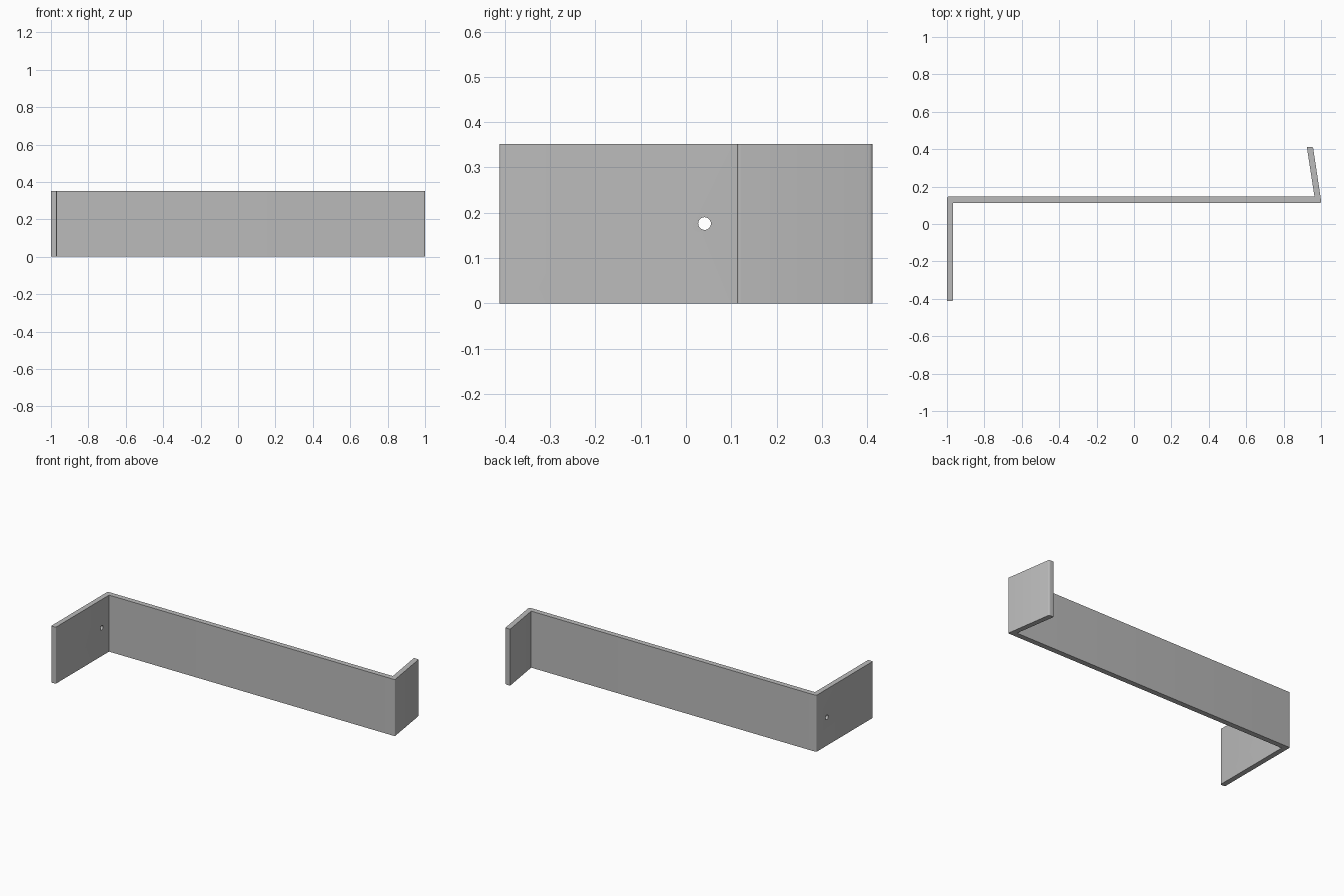
import bpy
import bmesh
import math

if "Cube" in bpy.data.objects:
    bpy.data.objects.remove(bpy.data.objects["Cube"], do_unlink=True)

HEIGHT = 0.352

# Plain metal grey
grey = bpy.data.materials.new("metal_grey")
grey.use_nodes = True
colour = (0.5, 0.5, 0.5, 1)
grey.diffuse_color = colour
grey.node_tree.nodes["Principled BSDF"].inputs["Base Color"].default_value = colour

# Bent strip outline seen from above: (x, y, corner radius)
outline = [
    (-1.0, -0.412, 0.006), (-0.968, -0.412, 0.006),
    (-0.968, 0.113, 0), (1.002, 0.113, 0.009),
    (0.957, 0.412, 0.008), (0.924, 0.412, 0.002),
    (0.965, 0.146, 0), (-1.0, 0.146, 0.009),
]


def rounded(points, steps=4):
    """Replace each corner that has a radius by a short arc."""
    result = []
    for i, (x, y, r) in enumerate(points):
        if not r:
            result.append((x, y))
            continue
        ends = []
        for nx, ny, _ in (points[i - 1], points[(i + 1) % len(points)]):
            d = math.hypot(nx - x, ny - y)
            ends.append((x + (nx - x) * r / d, y + (ny - y) * r / d))
        (ax, ay), (bx, by) = ends
        for s in range(steps + 1):
            t = s / steps
            u = 1 - t
            result.append((u * u * ax + 2 * u * t * x + t * t * bx,
                           u * u * ay + 2 * u * t * y + t * t * by))
    return result


# Extrude the outline into the bracket
bm = bmesh.new()
base = bm.faces.new([bm.verts.new((x, y, 0)) for x, y in rounded(outline)])
top = bmesh.ops.extrude_face_region(bm, geom=[base])["geom"]
bmesh.ops.translate(bm, vec=(0, 0, HEIGHT),
                    verts=[v for v in top if isinstance(v, bmesh.types.BMVert)])
bmesh.ops.recalc_face_normals(bm, faces=bm.faces)
mesh = bpy.data.meshes.new("bent_bracket")
bm.to_mesh(mesh)
bm.free()
mesh.materials.append(grey)
bracket = bpy.data.objects.new("bent_bracket", mesh)
bpy.context.collection.objects.link(bracket)

# Screw hole through the long flange
bpy.ops.mesh.primitive_cylinder_add(vertices=32, radius=0.014, depth=0.2,
                                    location=(-0.984, 0.041, HEIGHT / 2),
                                    rotation=(0, math.pi / 2, 0))
cutter = bpy.context.object
cutter.name = "hole_cutter"
cutter.hide_render = True
cutter.data.materials.append(grey)
cut = bracket.modifiers.new("screw_hole", "BOOLEAN")
cut.operation = "DIFFERENCE"
cut.solver = "EXACT"
cut.object = cutter

bpy.ops.object.select_all(action="DESELECT")
bracket.select_set(True)
bpy.context.view_layer.objects.active = bracket
bpy.ops.object.modifier_apply(modifier=cut.name)
bpy.data.objects.remove(cutter, do_unlink=True)
bpy.ops.object.shade_smooth_by_angle(angle=math.radians(35))
